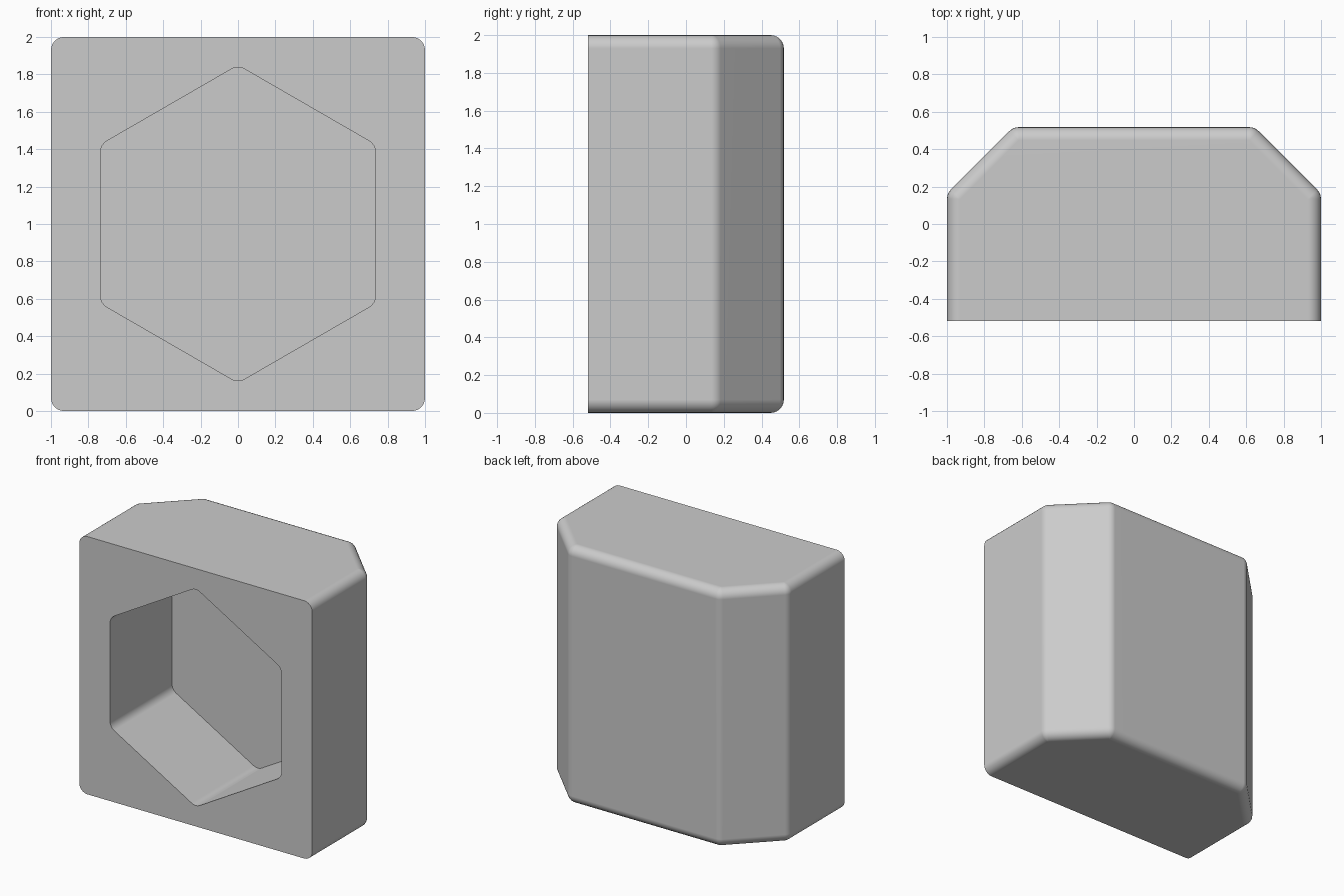
import bpy
import bmesh
from math import cos, sin, tan, pi, radians

if "Cube" in bpy.data.objects:
    bpy.data.objects.remove(bpy.data.objects["Cube"], do_unlink=True)

R = 0.07           # fillet radius
STEPS = 6          # segments per quarter turn
HALF_DEPTH = 0.518
CHAMFER = 0.355
POCKET_DEPTH = 0.76
APOTHEM = 0.735    # pocket centre to flat

grey = bpy.data.materials.new("plain grey")
grey.use_nodes = True
grey.diffuse_color = (0.6, 0.6, 0.6, 1)
grey.node_tree.nodes["Principled BSDF"].inputs["Base Color"].default_value = (0.6, 0.6, 0.6, 1)


def arc(cx, cy, radius, start, end, steps):
    """Points along a circular arc, angles in degrees."""
    return [(cx + radius * cos(a), cy + radius * sin(a))
            for a in (radians(start + (end - start) * i / steps) for i in range(steps + 1))]


def finish(name, bm):
    bmesh.ops.remove_doubles(bm, verts=bm.verts, dist=1e-5)
    bmesh.ops.recalc_face_normals(bm, faces=bm.faces)
    mesh = bpy.data.meshes.new(name)
    bm.to_mesh(mesh)
    bm.free()
    mesh.materials.append(grey)
    obj = bpy.data.objects.new(name, mesh)
    bpy.context.collection.objects.link(obj)
    return obj


def plan(radius):
    """Open outline seen from above, from the left front round the back to the right."""
    slack = R * tan(pi / 8)
    side, back = 1 - R, HALF_DEPTH - R
    half = [(side + radius, -HALF_DEPTH)]
    half += arc(side, HALF_DEPTH - CHAMFER - slack, radius, 0, 45, STEPS // 2)
    half += arc(1 - CHAMFER - slack, back, radius, 45, 90, STEPS // 2)
    return half + [(-x, y) for x, y in reversed(half)]


# Block: stacked outlines that round over at the bottom and the top
bm = bmesh.new()
quarter = [pi / 2 * i / STEPS for i in range(STEPS + 1)]
levels = [(R * sin(a), R - R * cos(a)) for a in quarter]
levels += [(radius, 2 - z) for radius, z in reversed(levels)]
rings = [[bm.verts.new((x, y, z)) for x, y in plan(radius)] for radius, z in levels]
for low, high in zip(rings, rings[1:]):
    for i in range(len(low) - 1):
        bm.faces.new((low[i], low[i + 1], high[i + 1], high[i]))
bm.faces.new(rings[0])
bm.faces.new(rings[-1])
bm.faces.new([r[0] for r in rings] + [r[-1] for r in reversed(rings)])
block = finish("block", bm)

# Hexagonal pocket cutter with rounded corners
bm = bmesh.new()
reach = (APOTHEM - R) / cos(pi / 6)
outline = []
for k in range(6):
    turn = 30 + 60 * k
    a = radians(turn)
    outline += arc(reach * cos(a), 1 + reach * sin(a), R, turn - 30, turn + 30, STEPS)
front = bm.faces.new([bm.verts.new((x, -HALF_DEPTH - 0.2, z)) for x, z in outline])
grown = bmesh.ops.extrude_face_region(bm, geom=[front], use_keep_orig=True)
bmesh.ops.translate(bm, vec=(0, POCKET_DEPTH + 0.2, 0),
                    verts=[v for v in grown["geom"] if isinstance(v, bmesh.types.BMVert)])
cutter = finish("pocket_cutter", bm)
cutter.hide_render = True

# Cut the pocket, then drop the cutter
cut = block.modifiers.new("pocket", 'BOOLEAN')
cut.operation = 'DIFFERENCE'
cut.solver = 'EXACT'
cut.object = cutter
bpy.ops.object.select_all(action='DESELECT')
block.select_set(True)
bpy.context.view_layer.objects.active = block
bpy.ops.object.modifier_apply(modifier=cut.name)
bpy.data.objects.remove(cutter, do_unlink=True)

# Smooth fillets, crisp rims
bpy.ops.object.shade_smooth_by_angle(angle=radians(30))
weighted = block.modifiers.new("even shading", 'WEIGHTED_NORMAL')
weighted.keep_sharp = True
